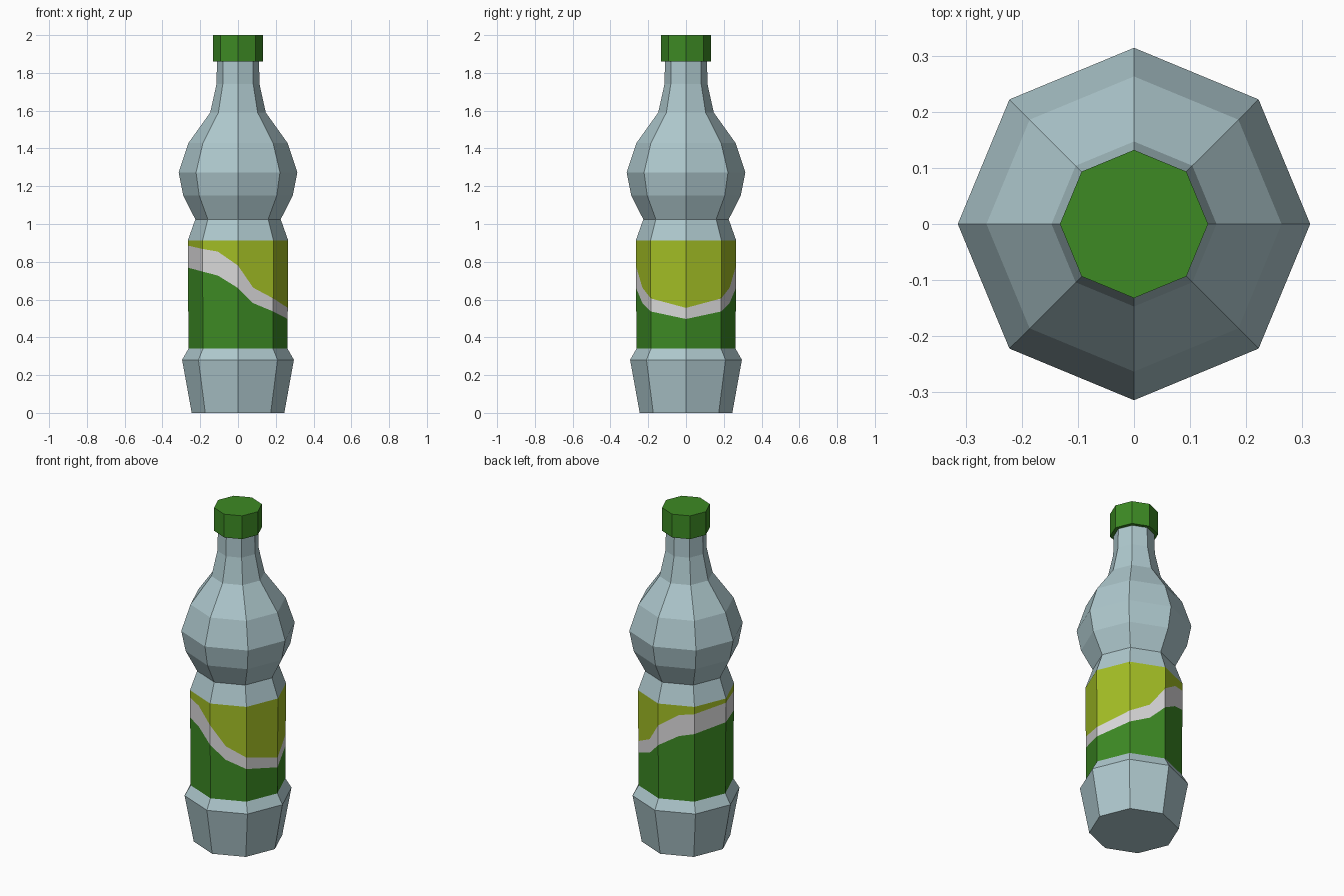
import bpy, bmesh, math

if "Cube" in bpy.data.objects:
    bpy.data.objects.remove(bpy.data.objects["Cube"])

SIDES = 8


def material(name, rgb):
    lin = [((c / 255 + 0.055) / 1.055) ** 2.4 for c in rgb]
    m = bpy.data.materials.new(name)
    m.diffuse_color = (*lin, 1)
    m.use_nodes = True
    m.node_tree.nodes["Principled BSDF"].inputs["Base Color"].default_value = m.diffuse_color
    return m


GLASS = material("pale blue plastic", (174, 200, 205))
GREEN = material("green", (61, 138, 36))
LIME = material("lime yellow", (163, 190, 37))
WHITE = material("off white", (219, 218, 219))


def rim(t, r):
    """Point on an octagon of corner radius r, t counted in sides from +x."""
    i = math.floor(t)
    f = t - i
    a, b = (2 * math.pi * k / SIDES for k in (i, i + 1))
    return (r * ((1 - f) * math.cos(a) + f * math.cos(b)),
            r * ((1 - f) * math.sin(a) + f * math.sin(b)))


def finish(name, bm, mats):
    me = bpy.data.meshes.new(name)
    bm.to_mesh(me)
    bm.free()
    for m in mats:
        me.materials.append(m)
    ob = bpy.data.objects.new(name, me)
    bpy.context.collection.objects.link(ob)
    return ob


def bridge(bm, lo, hi, mat=0):
    n = len(lo)
    for i in range(n):
        j = (i + 1) % n
        bm.faces.new((lo[i], lo[j], hi[j], hi[i])).material_index = mat


def lathe(name, profile, mat, bottom=False, top=False):
    bm = bmesh.new()
    rings = [[bm.verts.new((*rim(t, r), z)) for t in range(SIDES)]
             for r, z in profile]
    for lo, hi in zip(rings, rings[1:]):
        bridge(bm, lo, hi)
    if bottom:
        bm.faces.new(rings[0][::-1])
    if top:
        bm.faces.new(rings[-1])
    return finish(name, bm, [mat])


# Label limits: radius and height at the lower and upper edge
R0, Z0, R1, Z1 = 0.262, 0.34, 0.266, 0.912

# Clear bottle below and above the label
lathe("bottle_base", [(0.245, 0), (0.296, 0.281), (R0, Z0)], GLASS, bottom=True)
lathe("bottle_upper", [(R1, Z1), (0.226, 1.025), (0.29, 1.15), (0.314, 1.273),
                       (0.263, 1.428), (0.147, 1.59), (0.114, 1.74),
                       (0.111, 1.87)], GLASS)

# Screw cap
lathe("cap", [(0.132, 1.86), (0.132, 2.0)], GREEN, bottom=True, top=True)

# Label: green, white wave, lime; wave mirrored front to back
# (position in sides, wave bottom, wave top)
wave = [(0, 0.497, 0.556), (1, 0.537, 0.606), (1.57, 0.581, 0.663),
        (2, 0.661, 0.780), (2.57, 0.727, 0.854), (3, 0.748, 0.868),
        (4, 0.769, 0.886)]
columns = wave + [(SIDES - t, a, b) for t, a, b in wave[-2:0:-1]]
bm = bmesh.new()
rings = [[], [], [], []]
for t, a, b in columns:
    for ring, z in zip(rings, (Z0, a, b, Z1)):
        r = R0 + (R1 - R0) * (z - Z0) / (Z1 - Z0)
        ring.append(bm.verts.new((*rim(t, r), z)))
for k in range(3):
    bridge(bm, rings[k], rings[k + 1], k)
finish("label", bm, [GREEN, WHITE, LIME])
